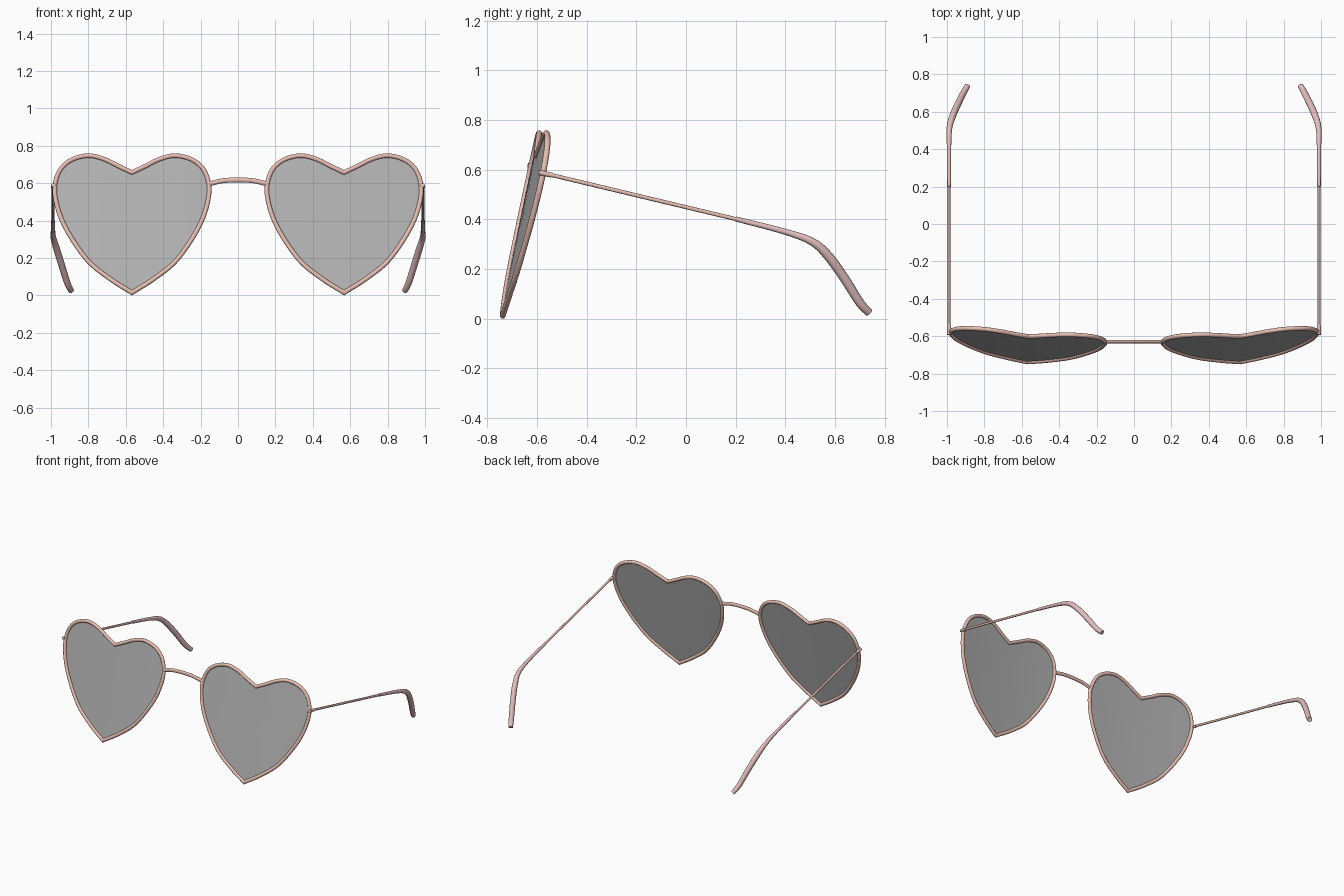
import bpy, bmesh, math
from mathutils import Vector

if "Cube" in bpy.data.objects:
    bpy.data.objects.remove(bpy.data.objects["Cube"])

CX = 0.567  # lens centre


def material(name, rgb):
    m = bpy.data.materials.new(name)
    m.diffuse_color = (*rgb, 1)
    m.use_nodes = True
    m.node_tree.nodes["Principled BSDF"].inputs["Base Color"].default_value = m.diffuse_color
    return m


metal = material("rose_metal", (0.80, 0.52, 0.45))
plastic = material("pink_plastic", (0.78, 0.52, 0.52))
tint = material("grey_tint", (0.45, 0.45, 0.45))


def finish(name, bm, mat, mirror=True):
    bmesh.ops.recalc_face_normals(bm, faces=bm.faces[:])
    me = bpy.data.meshes.new(name)
    bm.to_mesh(me)
    bm.free()
    ob = bpy.data.objects.new(name, me)
    bpy.context.collection.objects.link(ob)
    me.materials.append(mat)
    if mirror:
        ob.modifiers.new("mirror", 'MIRROR').use_mirror_merge = False
    bpy.ops.object.select_all(action='DESELECT')
    bpy.context.view_layer.objects.active = ob
    ob.select_set(True)
    bpy.ops.object.shade_smooth_by_angle(angle=math.radians(40))
    return ob


def smooth(pts, steps):
    """Catmull-Rom curve through points of any dimension."""
    p = [Vector(q) for q in pts]
    p = [2 * p[0] - p[1]] + p + [2 * p[-1] - p[-2]]
    out = []
    for i in range(1, len(p) - 2):
        a, b, c, d = p[i - 1:i + 3]
        for k in range(steps):
            t = k / steps
            out.append(0.5 * (2 * b + (c - a) * t + (2 * a - 5 * b + 4 * c - d) * t * t
                              + (3 * b - a - 3 * c + d) * t ** 3))
    return out + [p[-2]]


def sweep(name, path, radii, ref, mat, closed=False, mirror=True, sides=12):
    """Tube along path; radii = (across, along ref) at each point, mitred at corners."""
    bm = bmesh.new()
    ref, n, rings = Vector(ref), len(path), []
    for i, p in enumerate(path):
        a = path[i - 1] if closed or i else p
        b = path[(i + 1) % n] if closed or i < n - 1 else p
        d1 = (p - a).normalized() if p != a else (b - p).normalized()
        d2 = (b - p).normalized() if p != b else d1
        t = (d1 + d2).normalized()
        side = t.cross(ref).normalized()
        up = side.cross(t).normalized()
        ra, rb = radii[i]
        ra /= max(0.4, t.dot(d1))
        rings.append([bm.verts.new(p + side * ra * math.cos(u) + up * rb * math.sin(u))
                      for u in (2 * math.pi * k / sides for k in range(sides))])
    for i in range(n if closed else n - 1):
        r, s = rings[i], rings[(i + 1) % n]
        for k in range(sides):
            j = (k + 1) % sides
            bm.faces.new((r[k], r[j], s[j], s[k]))
    if not closed:
        bm.faces.new(rings[0])
        bm.faces.new(rings[-1])
    return finish(name, bm, mat, mirror)


def on_lens(d, z):
    """Tilted, gently wrapped lens surface."""
    return Vector((CX + d, -0.741 + 0.213 * z + 0.064 * d + 0.08 * d * d, z))


# Heart outline: one half from tip to notch, then reflected
half = smooth([(0, .014), (.12, .09), (.245, .195), (.365, .38), (.412, .54), (.395, .65),
               (.335, .718), (.238, .747), (.15, .729), (.07, .69), (0, .657)], 5)
heart = [(p.x, p.y) for p in half] + [(-p.x, p.y) for p in half[-2:0:-1]]

# Rims
sweep("lens_rim", [on_lens(*p) for p in heart], [(.012, .012)] * len(heart), (0, 1, 0), metal, closed=True)

# Lenses: concentric rings shrinking to a centre point
bm = bmesh.new()
zc = 0.42
rings = [[bm.verts.new(on_lens(d * s, zc + (z - zc) * s)) for d, z in heart] for s in (1, .75, .5, .25)]
mid = bm.verts.new(on_lens(0, zc))
n = len(heart)
for i in range(n):
    j = (i + 1) % n
    for r, s in zip(rings, rings[1:]):
        bm.faces.new((r[i], r[j], s[j], s[i]))
    bm.faces.new((rings[-1][i], rings[-1][j], mid))
finish("lens", bm, tint)

# Bridge
bridge = smooth([(-.152, -.63, .597), (-.08, -.63, .613), (0, -.63, .617),
                 (.08, -.63, .613), (.152, -.63, .597)], 5)
sweep("bridge", bridge, [(.013, .009)] * len(bridge), (0, 1, 0), metal, mirror=False)

# Hinges
hinge = [Vector((.988, -.592, .589)), Vector((.989, -.54, .578))]
sweep("hinge", hinge, [(.010, .011)] * 2, (1, 0, 0), metal)

# Temple arms
arm = [Vector((.989, -.56, .583)), Vector((.989, .24, .392))]
sweep("temple_arm", arm, [(.008, .007)] * 2, (1, 0, 0), metal)

# Ear tips: path with growing radius as fourth value
tip = smooth([(.989, .2, .402, .010), (.989, .40, .350, .012), (.987, .51, .309, .016),
              (.970, .575, .250, .019), (.942, .64, .160, .019), (.912, .70, .065, .018),
              (.891, .738, .024, .016)], 6)
sweep("ear_tip", [Vector(q[:3]) for q in tip], [(q[3], q[3] * .95) for q in tip], (1, 0, 0), plastic)
